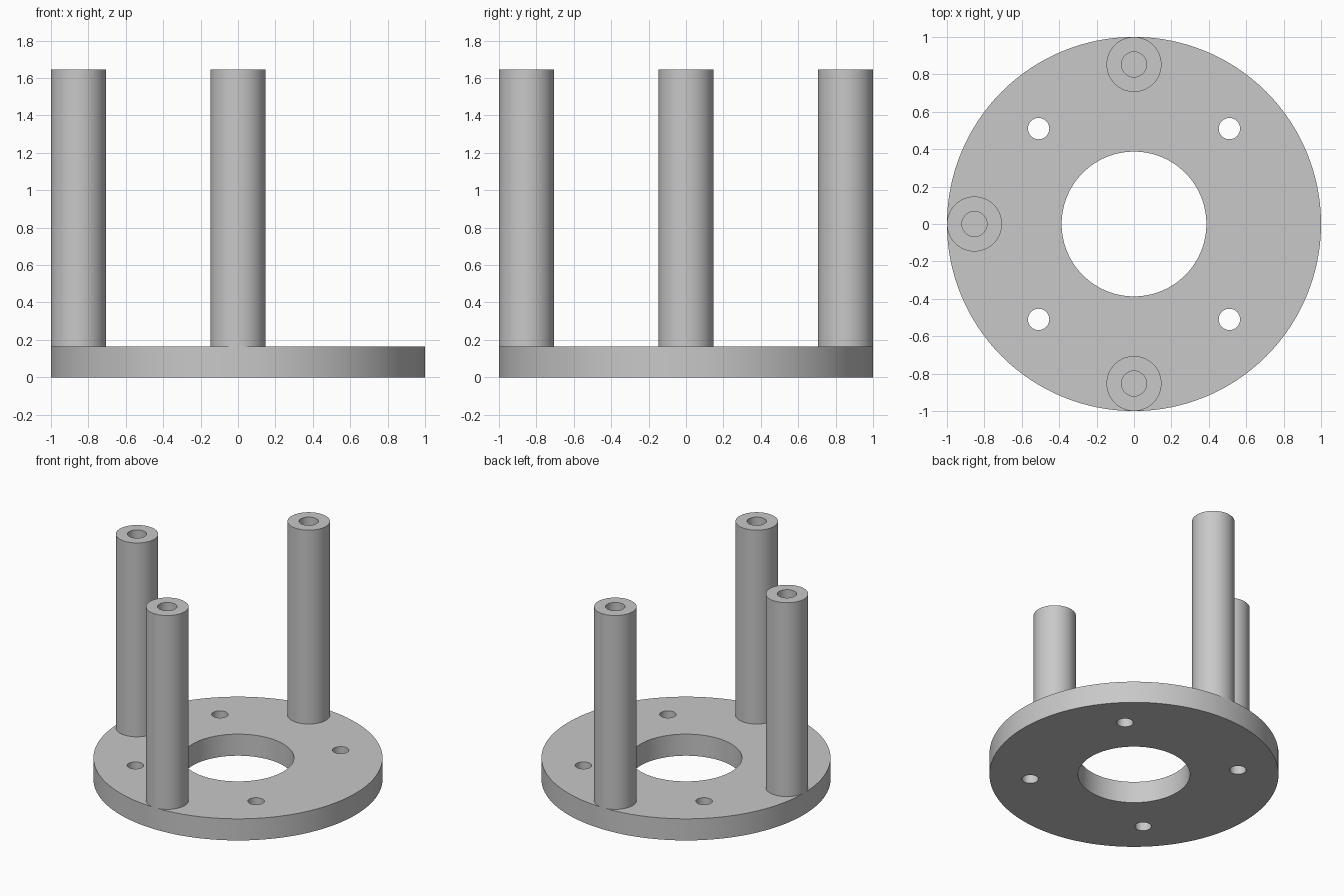
import bpy, bmesh, math
from mathutils import Matrix

PLATE_R, PLATE_H = 1.0, 0.165
CENTRE_HOLE_R = 0.387
BOLT_R, BOLT_OFFSET = 0.057, 0.51
POST_R, POST_TOP = 0.147, 1.645
BORE_R, BORE_DEPTH = 0.067, 0.6
POST_OFFSET = PLATE_R - POST_R

cube = bpy.data.objects.get("Cube")
if cube:
    bpy.data.objects.remove(cube, do_unlink=True)

grey = bpy.data.materials.new("plain grey")
grey.use_nodes = True
colour = (0.58, 0.58, 0.58, 1)
grey.diffuse_color = colour
bsdf = next(n for n in grey.node_tree.nodes if n.type == 'BSDF_PRINCIPLED')
bsdf.inputs["Base Color"].default_value = colour


def lathe(name, profile, segments, location=(0, 0, 0)):
    """Revolve a closed (radius, height) profile about the vertical axis."""
    bm = bmesh.new()
    verts = [bm.verts.new((r, 0, z)) for r, z in profile]
    edges = [bm.edges.new((verts[i - 1], verts[i])) for i in range(len(verts))
             if profile[i - 1][0] + profile[i][0] > 0]
    bmesh.ops.spin(bm, geom=verts + edges, cent=(0, 0, 0), axis=(0, 0, 1),
                   angle=math.tau, steps=segments, use_duplicate=False)
    bmesh.ops.remove_doubles(bm, verts=bm.verts, dist=1e-4)
    bmesh.ops.recalc_face_normals(bm, faces=bm.faces)
    mesh = bpy.data.meshes.new(name)
    bm.to_mesh(mesh)
    bm.free()
    mesh.materials.append(grey)
    obj = bpy.data.objects.new(name, mesh)
    obj.location = location
    bpy.context.collection.objects.link(obj)
    return obj


def smooth(obj):
    bpy.ops.object.select_all(action='DESELECT')
    obj.select_set(True)
    bpy.context.view_layer.objects.active = obj
    bpy.ops.object.shade_smooth_by_angle(angle=math.radians(30))


# Base plate: flat ring with a large centre opening
base_plate = lathe("base_plate", [(CENTRE_HOLE_R, 0), (PLATE_R, 0),
                                  (PLATE_R, PLATE_H), (CENTRE_HOLE_R, PLATE_H)], 128)

# Four bolt holes through the plate, cut by one helper mesh
bm = bmesh.new()
for sx in (-1, 1):
    for sy in (-1, 1):
        bmesh.ops.create_cone(
            bm, cap_ends=True, segments=40, radius1=BOLT_R, radius2=BOLT_R, depth=1,
            matrix=Matrix.Translation((sx * BOLT_OFFSET, sy * BOLT_OFFSET, 0)))
cutter_mesh = bpy.data.meshes.new("bolt_hole_cutter")
bm.to_mesh(cutter_mesh)
bm.free()
cutter_mesh.materials.append(grey)
cutter = bpy.data.objects.new("bolt_hole_cutter", cutter_mesh)
cutter.hide_render = True
bpy.context.collection.objects.link(cutter)

smooth(base_plate)
holes = base_plate.modifiers.new("bolt_holes", 'BOOLEAN')
holes.operation = 'DIFFERENCE'
holes.solver = 'EXACT'
holes.object = cutter
bpy.ops.object.modifier_apply(modifier=holes.name)
bpy.data.objects.remove(cutter, do_unlink=True)
smooth(base_plate)

# Three upright posts with blind bores, touching the plate rim
post_profile = [(0, PLATE_H), (POST_R, PLATE_H), (POST_R, POST_TOP), (BORE_R, POST_TOP),
                (BORE_R, POST_TOP - BORE_DEPTH), (0, POST_TOP - BORE_DEPTH)]
for name, x, y in (("front_post", 0, -1), ("right_post", -1, 0), ("back_post", 0, 1)):
    smooth(lathe(name, post_profile, 64, (x * POST_OFFSET, y * POST_OFFSET, 0)))
